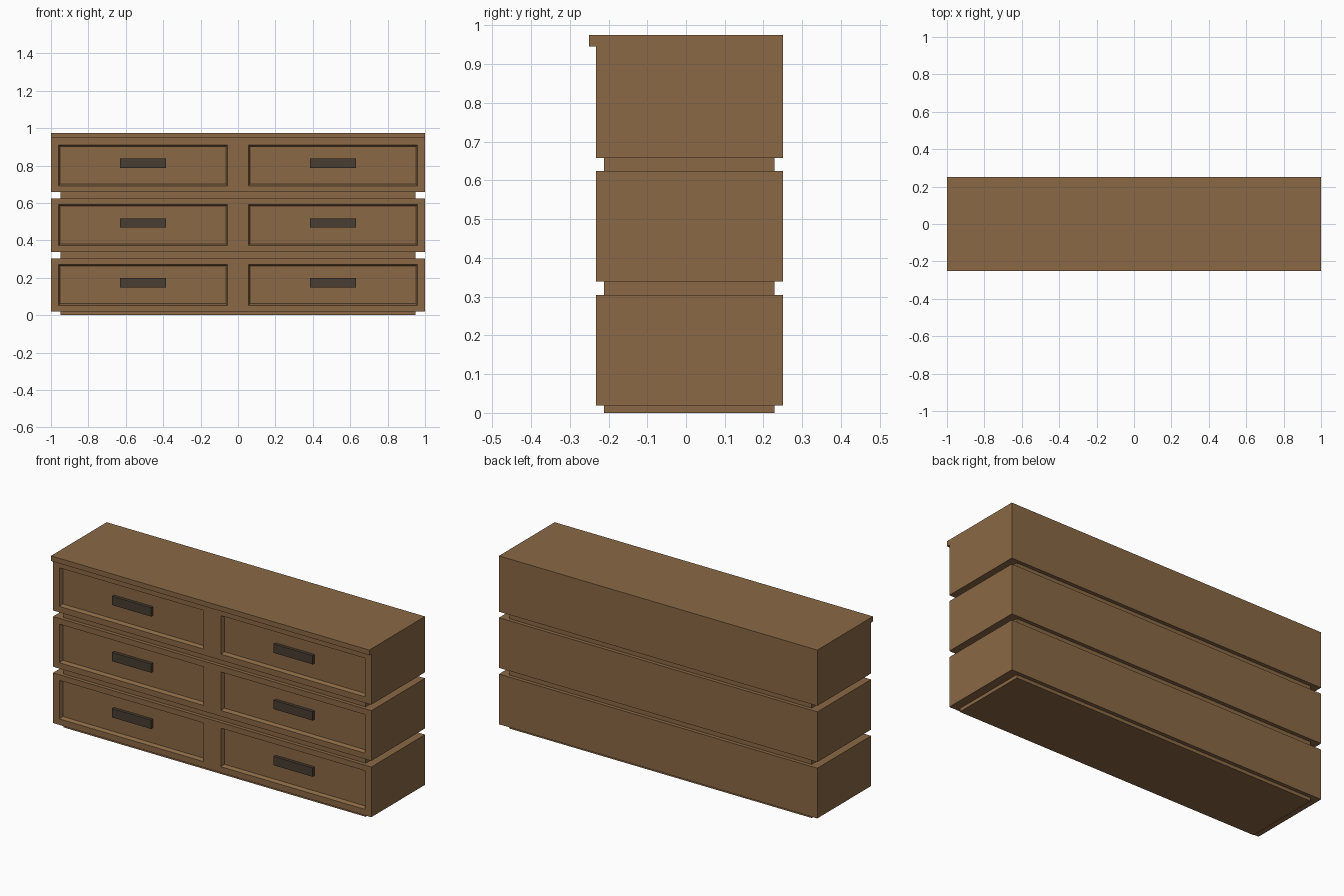
import bpy, bmesh
from mathutils import Vector

if "Cube" in bpy.data.objects:
    bpy.data.objects.remove(bpy.data.objects["Cube"])


def material(name, rgb):
    m = bpy.data.materials.new(name)
    m.diffuse_color = (*rgb, 1)
    m.use_nodes = True
    m.node_tree.nodes["Principled BSDF"].inputs["Base Color"].default_value = m.diffuse_color
    return m


wood = material("brown wood", (0.254, 0.138, 0.060))
iron = material("dark bronze", (0.065, 0.048, 0.032))


def finish(bm, name, mat):
    bmesh.ops.recalc_face_normals(bm, faces=bm.faces)
    me = bpy.data.meshes.new(name)
    bm.to_mesh(me)
    bm.free()
    me.materials.append(mat)
    ob = bpy.data.objects.new(name, me)
    bpy.context.collection.objects.link(ob)
    return ob


def box_mesh(lo, hi):
    bm = bmesh.new()
    lo, hi = Vector(lo), Vector(hi)
    bmesh.ops.create_cube(bm, size=1)
    for v in bm.verts:
        v.co = (lo + hi) / 2 + v.co * (hi - lo)
    return bm


def box(name, lo, hi, mat):
    return finish(box_mesh(lo, hi), name, mat)


FRONT, BACK = -0.232, 0.25
X_IN, X_OUT = 0.055, 0.96          # drawer opening
H_IN, H_OUT = 0.385, 0.63          # handle
RECESS = 0.02


def tier(name, z0, z1, d0, d1):
    """Cabinet tier with two drawer fronts sunk into its face."""
    bm = box_mesh((-1, FRONT, z0), (1, BACK, z1))
    cuts = [((x, 0, 0), (1, 0, 0)) for x in (-X_OUT, -X_IN, X_IN, X_OUT)]
    cuts += [((0, 0, z), (0, 0, 1)) for z in (d0, d1)]
    for co, no in cuts:
        bmesh.ops.bisect_plane(bm, geom=bm.verts[:] + bm.edges[:] + bm.faces[:],
                               plane_co=co, plane_no=no)
    bm.normal_update()
    fronts = []
    for f in bm.faces:
        c = f.calc_center_median()
        if f.normal.y < -0.9 and X_IN < abs(c.x) < X_OUT and d0 < c.z < d1:
            fronts.append(f)
    # sloped surround, then the flat panel
    bmesh.ops.inset_individual(bm, faces=fronts, thickness=0.012, depth=-RECESS)
    bmesh.ops.dissolve_limit(bm, angle_limit=0.01, verts=bm.verts[:], edges=bm.edges[:])
    finish(bm, name, wood)


# tier: bottom, top, drawer bottom, drawer top, handle centre
tiers = [("bottom", 0.019, 0.304, 0.053, 0.272, 0.174),
         ("middle", 0.339, 0.624, 0.372, 0.591, 0.493),
         ("upper", 0.658, 0.946, 0.692, 0.911, 0.812)]

floor = 0.0
for name, z0, z1, d0, d1, hz in tiers:
    # narrow base strip under each tier
    box(name + "_plinth", (-0.95, -0.211, floor), (0.95, 0.229, z0), wood)
    tier(name + "_cabinet", z0, z1, d0, d1)
    # drawer pulls
    for side, s in (("left", -1), ("right", 1)):
        xs = sorted((s * H_IN, s * H_OUT))
        box(f"{name}_{side}_handle", (xs[0], FRONT + 0.002, hz - 0.025),
            (xs[1], FRONT + RECESS + 0.005, hz + 0.025), iron)
    floor = z1

# overhanging top board
box("top_board", (-1, -0.25, 0.946), (1, BACK, 0.975), wood)
